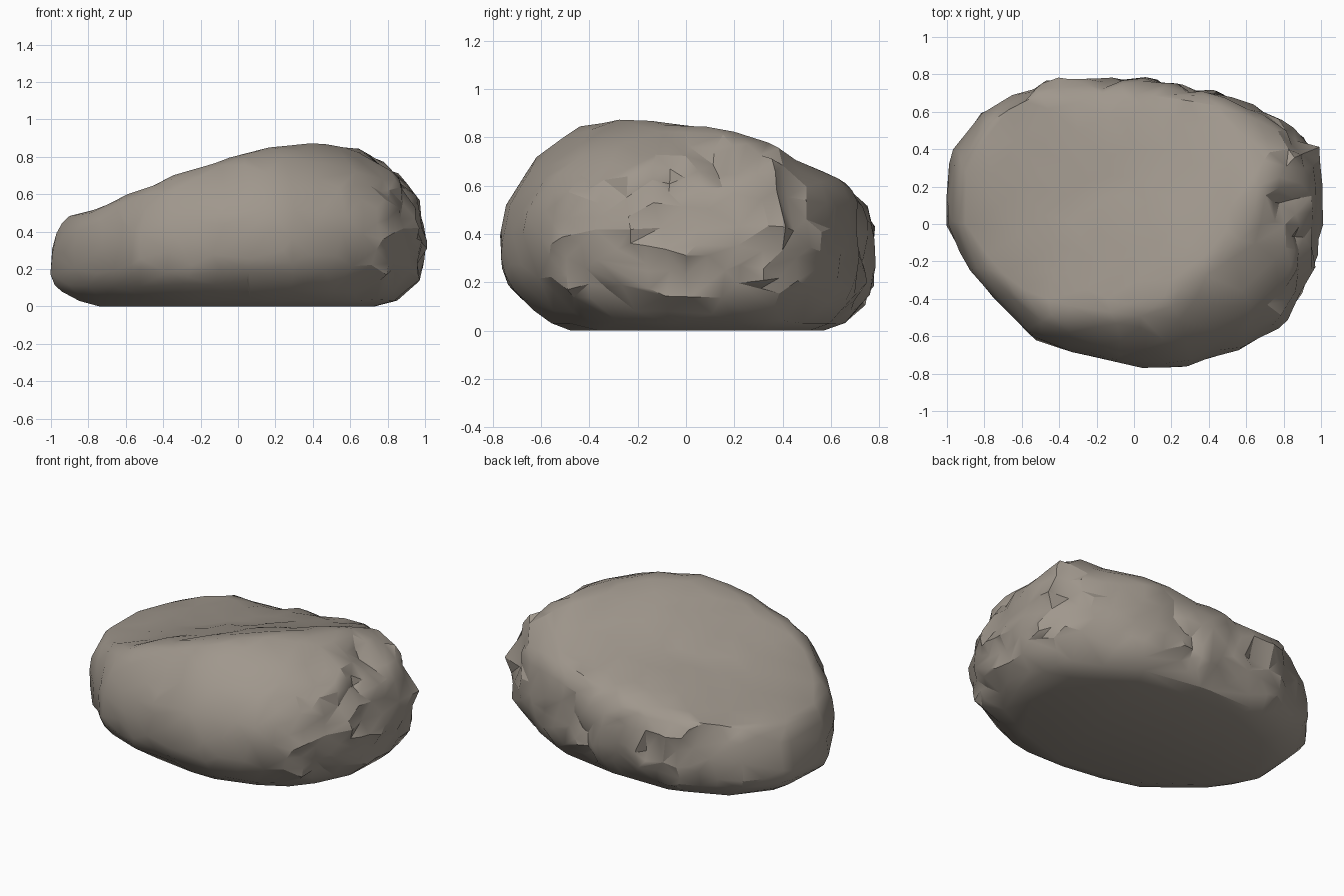
import bpy, bmesh, math
from mathutils import Vector, noise

cube = bpy.data.objects.get("Cube")
if cube:
    bpy.data.objects.remove(cube, do_unlink=True)

# Plan outline of the boulder, anticlockwise
OUTLINE = [(.99, .05), (1, .3), (.96, .43), (.7, .6), (.5, .7), (.08, .77), (-.4, .77),
           (-.6, .7), (-.8, .6), (-.98, .37), (-1, 0), (-.95, -.13), (-.87, -.27),
           (-.7, -.45), (-.55, -.6), (-.3, -.7), (.05, -.765), (.3, -.765),
           (.6, -.65), (.8, -.52), (.9, -.35), (.98, -.15)]
SEGMENTS, UPPER, LOWER = 80, 18, 9


def radius(a):
    """Distance from the centre to the outline along angle a."""
    d = Vector((math.cos(a), math.sin(a)))
    for i, p in enumerate(OUTLINE):
        p, q = Vector(p), Vector(OUTLINE[(i + 1) % len(OUTLINE)])
        e = q - p
        den = d.cross(e)
        if abs(den) < 1e-9:
            continue
        t, u = p.cross(e) / den, p.cross(d) / den
        if t > 0 and -1e-6 <= u <= 1 + 1e-6:
            return t
    return 1


def sloping_top(x, y):
    """Twisted plane, steeper towards the back on the high side."""
    return .875 + .3 * (x - .4) - (.22 + .24 * x) * (y + .15)


def soft_min(a, b, k=.07):
    h = max(k - abs(a - b), 0) / k
    return min(a, b) - h * h * k * .25


def roughen(p):
    """Broad lumps all over, sharper chips on the left and back sides."""
    n = Vector((p.x, p.y, (p.z - .3) * 1.6)).normalized()
    side = max(0, min(1, max((p.x - .5) * 3, (p.y - .48) * 4)))
    lump = noise.noise(p * 3.2) * .015 + noise.noise(p * 6) * .016
    chip = noise.noise(p * 8 + Vector((3, 1, 5))) * .05 * side
    fade = min(1, max(0, (p.z - .03) / .12))
    out = p + n * (lump + chip) * fade
    # Hollows in the rough side
    for c, r, depth in ((Vector((.76, .15, .66)), .2, .05), (Vector((.88, .46, .47)), .12, .05)):
        out -= n * depth * max(0, 1 - ((p - c).length / r) ** 2)
    return out


# Boulder: sheared dome cut by a sloping top, with a rounded underside
bm = bmesh.new()
columns = []
for i in range(SEGMENTS):
    a = math.tau * i / SEGMENTS
    c, s, r = math.cos(a), math.sin(a), radius(a)
    front, back, left, right = max(0, -s), max(0, s), max(0, c), max(0, -c)
    waist = .36 * front**2 + .3 * back**2 + .36 * left**2 + .2 * right**2
    power = 2.1 - .2 * front + 1.5 * back + .5 * left
    tuck = .15 + .13 * front
    col = []
    for k in range(1, UPPER + 1):
        f = math.sin(k / UPPER * math.pi / 2)
        x, y = c * r * f, s * r * f
        dome = waist + (.925 - waist) * max(0, 1 - f**power) ** .5
        z = max(waist, soft_min(dome, sloping_top(x, y)))
        col.append(Vector((x, y, z)))
    for k in range(1, LOWER + 1):
        t = k / LOWER
        f = 1 - tuck * t**2.6
        col.append(Vector((c * r * f, s * r * f, waist + (.03 - waist) * t)))
    f = 1 - tuck - .11
    col.append(Vector((c * r * f, s * r * f, 0)))
    columns.append([bm.verts.new(roughen(p)) for p in col])

peak = bm.verts.new(roughen(Vector((0, 0, sloping_top(0, 0)))))
for i, a in enumerate(columns):
    b = columns[(i + 1) % SEGMENTS]
    bm.faces.new((peak, a[0], b[0]))
    for k in range(len(a) - 1):
        bm.faces.new((a[k], a[k + 1], b[k + 1], b[k]))
bm.faces.new([c[-1] for c in reversed(columns)])
bmesh.ops.triangulate(bm, faces=bm.faces[:])
bmesh.ops.recalc_face_normals(bm, faces=bm.faces[:])

mesh = bpy.data.meshes.new("boulder")
bm.to_mesh(mesh)
bm.free()
boulder = bpy.data.objects.new("boulder", mesh)
bpy.context.collection.objects.link(boulder)

# Stone colour
stone = bpy.data.materials.new("warm grey stone")
stone.use_nodes = True
colour = (.35, .31, .265, 1)
stone.diffuse_color = colour
bsdf = next(n for n in stone.node_tree.nodes if n.type == 'BSDF_PRINCIPLED')
bsdf.inputs["Base Color"].default_value = colour
bsdf.inputs["Roughness"].default_value = .9
mesh.materials.append(stone)

# Reduce to irregular facets, then smooth all but the sharp chips
bpy.ops.object.select_all(action='DESELECT')
boulder.select_set(True)
bpy.context.view_layer.objects.active = boulder
facets = boulder.modifiers.new("facets", 'DECIMATE')
facets.ratio = .2
bpy.ops.object.modifier_apply(modifier=facets.name)
bpy.ops.object.shade_smooth_by_angle(angle=math.radians(28))
